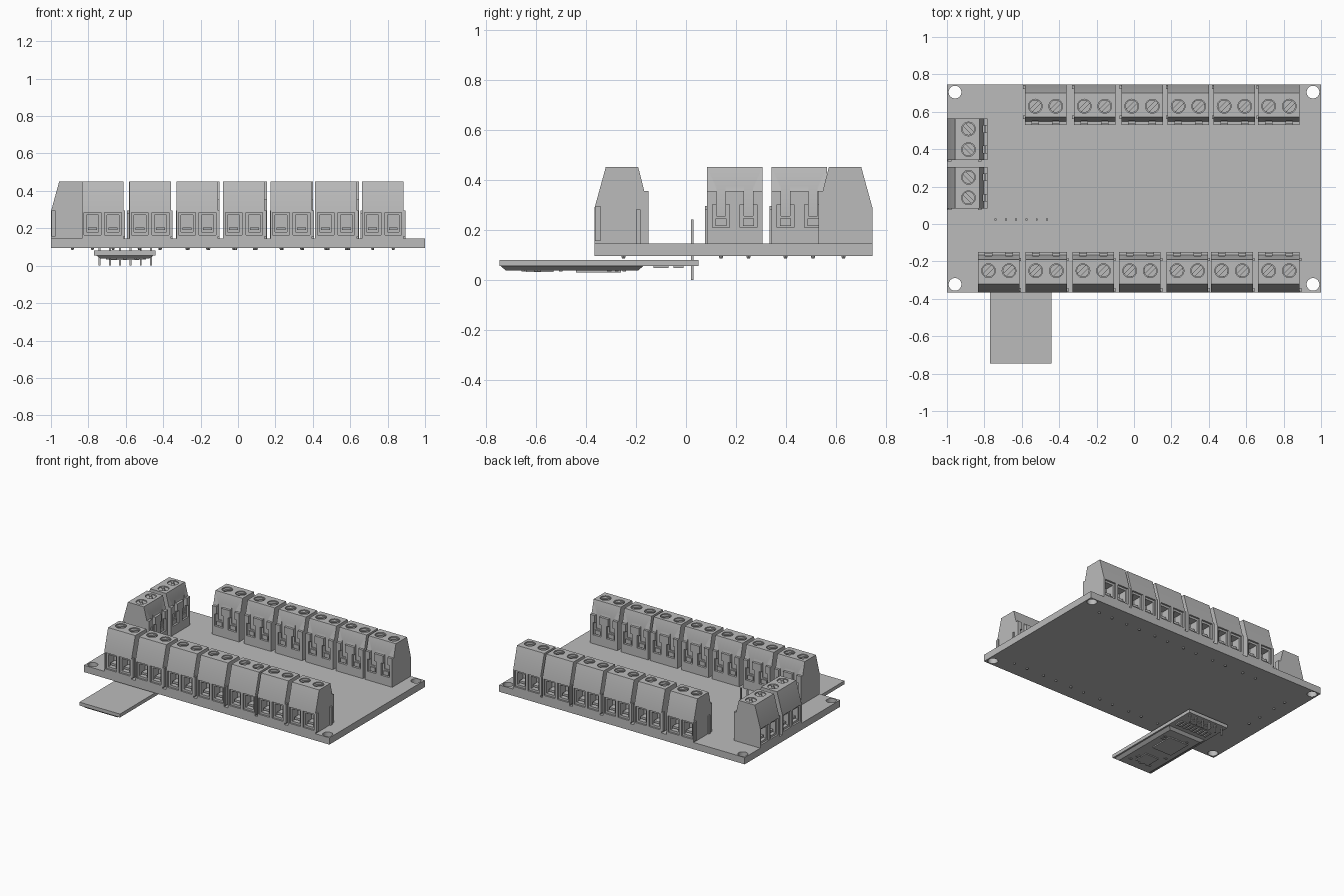
import bpy, bmesh, math, random
from mathutils import Matrix, Vector

if "Cube" in bpy.data.objects:
    bpy.data.objects.remove(bpy.data.objects["Cube"])
random.seed(4)

grey = bpy.data.materials.new("plain grey")
grey.use_nodes = True
colour = (0.5, 0.5, 0.5, 1)
grey.diffuse_color = colour
grey.node_tree.nodes["Principled BSDF"].inputs["Base Color"].default_value = colour


def box(bm, x0, x1, y0, y1, z0, z1):
    size = Matrix.Diagonal((x1 - x0, y1 - y0, z1 - z0, 1))
    middle = Matrix.Translation(((x0 + x1) / 2, (y0 + y1) / 2, (z0 + z1) / 2))
    return bmesh.ops.create_cube(bm, size=1, matrix=middle @ size)["verts"]


def rod(bm, x, y, z0, z1, r0, r1=None, sides=20):
    bmesh.ops.create_cone(bm, cap_ends=True, segments=sides, radius1=r0,
                          radius2=r0 if r1 is None else r1, depth=z1 - z0,
                          matrix=Matrix.Translation((x, y, (z0 + z1) / 2)))


def prism(bm, points, direction):
    face = bm.faces.new([bm.verts.new(p) for p in points])
    out = bmesh.ops.extrude_face_region(bm, geom=[face])["geom"]
    bmesh.ops.translate(bm, vec=direction, verts=[v for v in out if isinstance(v, bmesh.types.BMVert)])


def finish(bm, name):
    bmesh.ops.recalc_face_normals(bm, faces=bm.faces)
    mesh = bpy.data.meshes.new(name)
    bm.to_mesh(mesh)
    bm.free()
    mesh.materials.append(grey)
    obj = bpy.data.objects.new(name, mesh)
    bpy.context.scene.collection.objects.link(obj)
    return obj


def carve(obj, cutters):
    # Bake the cuts into the mesh, then discard the cutters
    for cutter in cutters:
        cutter.hide_render = True
        mod = obj.modifiers.new("cut", "BOOLEAN")
        mod.operation, mod.solver, mod.object = "DIFFERENCE", "EXACT", cutter
    bpy.context.view_layer.update()
    graph = bpy.context.evaluated_depsgraph_get()
    mesh = bpy.data.meshes.new_from_object(obj.evaluated_get(graph))
    obj.modifiers.clear()
    obj.data = mesh
    for cutter in cutters:
        bpy.data.objects.remove(cutter)


# Main board with four mounting holes
bm = bmesh.new()
box(bm, -1, 1, -0.365, 0.745, 0.095, 0.145)
board = finish(bm, "main_board")
bm = bmesh.new()
for x in (-0.957, 0.957):
    for y in (-0.323, 0.705):
        rod(bm, x, y, 0, 0.3, 0.034, sides=32)
carve(board, [finish(bm, "hole_cutter")])

# Terminal housing: side profile extruded across the width
W, PITCH = 0.111, 0.055
profile = [(-0.108, 0), (-0.108, 0.145), (-0.064, 0.305), (0.066, 0.305),
           (0.09, 0.21), (0.108, 0.21), (0.108, 0)]
bm = bmesh.new()
prism(bm, [(-W, y, z) for y, z in profile], Vector((2 * W, 0, 0)))
housing = finish(bm, "terminal_housing")

# Wire entries, screw wells and rear slots
wide, deep = bmesh.new(), bmesh.new()
for x in (-PITCH, PITCH):
    box(wide, x - 0.045, x + 0.045, -0.15, -0.095, 0.02, 0.14)
    box(deep, x - 0.032, x + 0.032, -0.14, -0.03, 0.035, 0.125)
    rod(wide, x, 0.007, 0.265, 0.35, 0.037)
    box(wide, x - 0.034, x + 0.034, 0.092, 0.15, 0.065, 0.155)
    box(deep, x - 0.018, x + 0.018, 0.085, 0.14, 0.11, 0.25)
carve(housing, [finish(wide, "wide_cutter"), finish(deep, "deep_cutter")])

# Dovetail ribs on the housing side
bm = bmesh.new()
box(bm, W - 0.005, W + 0.009, -0.106, -0.085, 0.01, 0.15)
box(bm, W - 0.005, W + 0.009, 0.058, 0.076, 0, 0.135)
ribs = finish(bm, "terminal_ribs")

# Slotted screws, wire clamps and solder pins
bm = bmesh.new()
for x in (-PITCH, PITCH):
    rod(bm, x, 0.007, 0.26, 0.285, 0.034)
    for turn in (45, 225):
        arc = [math.radians(turn + a) for a in range(15, 166, 15)]
        prism(bm, [(x + 0.034 * math.cos(a), 0.007 + 0.034 * math.sin(a), 0.285) for a in arc],
              Vector((0, 0, 0.014)))
    box(bm, x - 0.024, x + 0.024, -0.08, -0.028, 0.045, 0.06)
    box(bm, x - 0.022, x + 0.022, 0.088, 0.1, 0.07, 0.1)
    rod(bm, x, 0.007, -0.06, -0.04, 0.006, 0.011, 8)
    rod(bm, x, 0.007, -0.05, 0.005, 0.011, sides=8)
metal = finish(bm, "terminal_metal")

# Place the terminals along three edges
places = [(x, -0.257, 0) for x in (-0.723, -0.47, -0.218, 0.032, 0.285, 0.524, 0.775)]
places += [(x, 0.637, 180) for x in (-0.473, -0.211, 0.043, 0.291, 0.537, 0.775)]
places += [(-0.892, y, -90) for y in (0.453, 0.195)]
for i, (x, y, turn) in enumerate(places):
    for part in (housing, ribs, metal):
        copy = part if i == 0 else part.copy()
        if i:
            copy.name = f"{part.name}_{i + 1}"
            bpy.context.scene.collection.objects.link(copy)
        copy.location = (x, y, 0.145)
        copy.rotation_euler.z = math.radians(turn)

# Plug-in module board under the main board
bm = bmesh.new()
box(bm, -0.77, -0.44, -0.745, 0.05, 0.055, 0.08)
finish(bm, "module_board")

# Tapered shallow cover on the module underside
bm = bmesh.new()
for v in box(bm, -0.76, -0.45, -0.742, -0.17, 0.038, 0.056):
    if v.co.z < 0.045:
        v.co.x += 0.025 if v.co.x < -0.6 else -0.025
        v.co.y += 0.02 if v.co.y < -0.5 else -0.02
finish(bm, "module_cover")

# Chips and small components on the underside
bm = bmesh.new()
box(bm, -0.69, -0.53, -0.44, -0.26, 0.03, 0.04)
box(bm, -0.66, -0.55, -0.64, -0.53, 0.031, 0.04)
for i in range(18):
    x, y = random.uniform(-0.72, -0.5), random.uniform(-0.7, -0.22)
    box(bm, x, x + 0.022, y, y + 0.014, 0.033, 0.04)
for i in range(9):
    x = -0.73 + i * 0.03
    box(bm, x, x + 0.018, -0.13, -0.07, 0.047, 0.056)
box(bm, -0.68, -0.52, -0.05, -0.01, 0.048, 0.056)
finish(bm, "module_components")

# Header pins joining module and main board
bm = bmesh.new()
for i in range(6):
    x = -0.74 + i * 0.055
    box(bm, x - 0.005, x + 0.005, 0.02, 0.03, 0, 0.24)
finish(bm, "header_pins")

# Smooth the round parts, keeping edges sharp
bpy.ops.object.select_all(action="DESELECT")
for obj in (board, housing, metal):
    obj.select_set(True)
bpy.context.view_layer.objects.active = board
bpy.ops.object.shade_smooth_by_angle(angle=math.radians(30))
